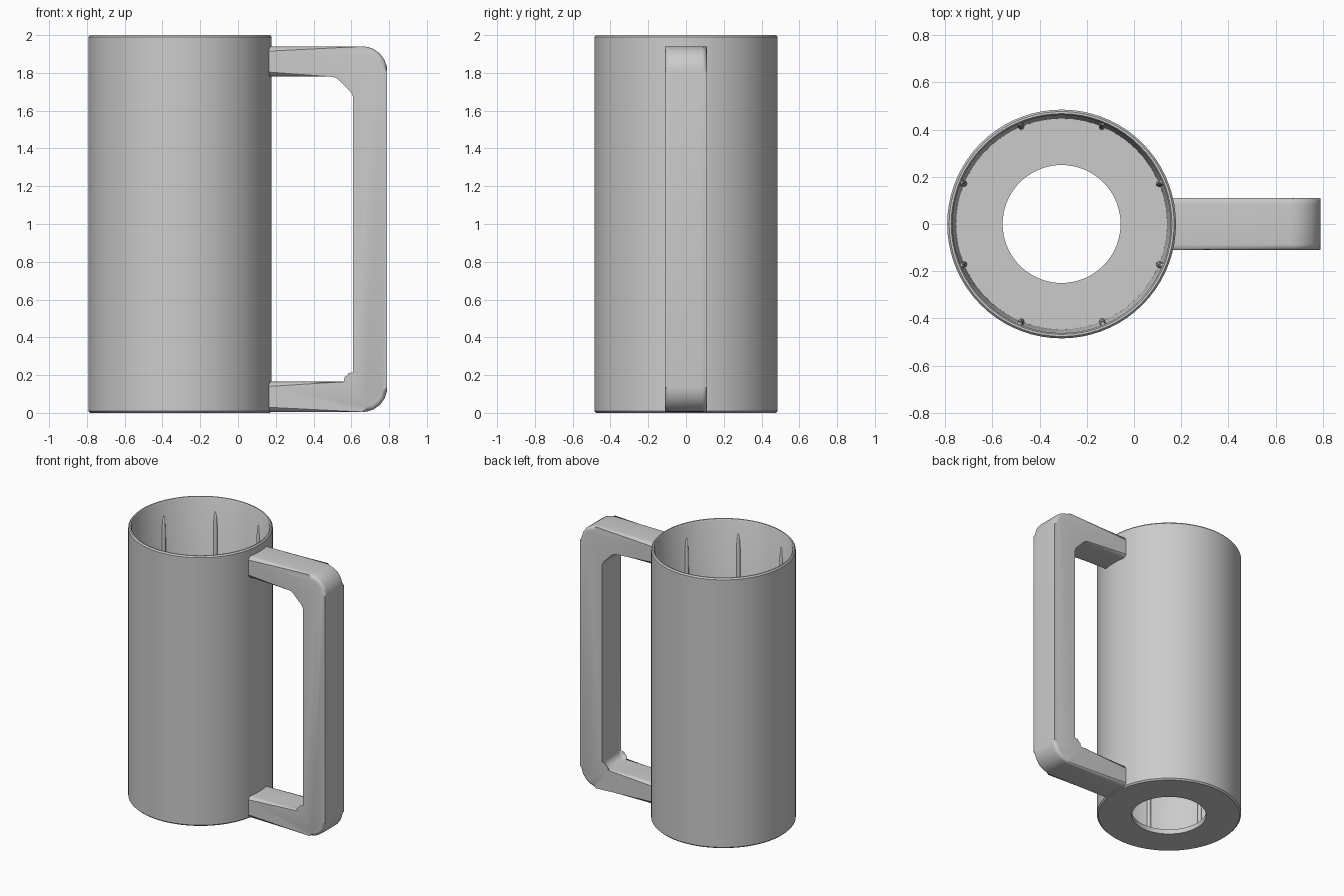
import bpy, bmesh, math
from mathutils import Vector, Matrix

cube = bpy.data.objects.get("Cube")
if cube:
    bpy.data.objects.remove(cube, do_unlink=True)

grey = bpy.data.materials.new("plain grey")
grey.use_nodes = True
color = (0.6, 0.6, 0.6, 1)
grey.diffuse_color = color
grey.node_tree.nodes["Principled BSDF"].inputs["Base Color"].default_value = color

CUP_X = -0.307


def finish(bm, name):
    """Turn a bmesh into a smooth-shaded object."""
    bmesh.ops.remove_doubles(bm, verts=bm.verts, dist=0.0001)
    bmesh.ops.recalc_face_normals(bm, faces=bm.faces)
    mesh = bpy.data.meshes.new(name)
    bm.to_mesh(mesh)
    bm.free()
    mesh.materials.append(grey)
    ob = bpy.data.objects.new(name, mesh)
    bpy.context.collection.objects.link(ob)
    bpy.ops.object.select_all(action="DESELECT")
    ob.select_set(True)
    bpy.context.view_layer.objects.active = ob
    bpy.ops.object.shade_smooth_by_angle(angle=math.radians(35))
    return ob


def lathe(name, profile, steps, closed=False):
    """Spin a radius/height profile around the z axis."""
    bm = bmesh.new()
    vs = [bm.verts.new((r, 0, z)) for r, z in profile]
    pairs = list(zip(vs, vs[1:]))
    if closed:
        pairs.append((vs[-1], vs[0]))
    edges = [bm.edges.new(p) for p in pairs]
    bmesh.ops.spin(bm, geom=vs + edges, axis=(0, 0, 1), cent=(0, 0, 0),
                   angle=math.tau, steps=steps)
    return finish(bm, name)


def rounded(points, steps=6):
    """Round the inner corners of a path given as (x, z, radius)."""
    out = []
    for i, (x, z, r) in enumerate(points):
        p = Vector((x, z))
        if r == 0:
            out.append(p)
            continue
        a = (Vector(points[i - 1][:2]) - p).normalized()
        b = (Vector(points[i + 1][:2]) - p).normalized()
        half = a.angle(b) / 2
        centre = p + (a + b).normalized() * r / math.sin(half)
        start = p + a * r / math.tan(half) - centre
        end = p + b * r / math.tan(half) - centre
        for k in range(steps + 1):
            out.append(centre + start.lerp(end, k / steps).normalized() * r)
    return out


# Cup: tapered inner wall, softened rim, round opening in the floor
cup = lathe("cup_body", [
    (0.25, 0), (0.475, 0), (0.485, 0.01), (0.485, 1.99), (0.477, 2),
    (0.468, 2), (0.462, 1.99), (0.447, 0.035), (0.25, 0.035)], 72, closed=True)
cup.location.x = CUP_X

# Eight slim ribs with pointed tops, leaning with the inner wall
lean = Matrix.Rotation(0.0077, 4, "Y")
for i in range(8):
    rib = lathe(f"inner_rib_{i + 1}", [
        (0, 0), (0.014, 0), (0.014, 1.77), (0.009, 1.84), (0, 1.88)], 12)
    rib.matrix_world = (Matrix.Translation((CUP_X, 0, 0.02))
                        @ Matrix.Rotation(math.tau * (i + 0.5) / 8, 4, "Z")
                        @ Matrix.Translation((0.447, 0, 0)) @ lean)

# Handle: one outline with rounded corners, open where it sinks into the wall
ROOT, HALF = 0.157, 0.111
outline = rounded([
    (ROOT, 0.005, 0), (0.79, 0.005, 0.13), (0.79, 1.94, 0.13), (ROOT, 1.94, 0),
    (ROOT, 1.78, 0), (0.515, 1.78, 0.06), (0.61, 1.685, 0.06),
    (0.61, 0.165, 0.05), (ROOT, 0.165, 0)])
bm = bmesh.new()
front = [bm.verts.new((p.x, -HALF, p.y)) for p in outline]
back = [bm.verts.new((p.x, HALF, p.y)) for p in outline]
bm.faces.new(front)
bm.faces.new(back[::-1])
for i in range(len(outline)):
    j = (i + 1) % len(outline)
    if max(outline[i].x, outline[j].x) > ROOT + 0.001:
        bm.faces.new((front[j], front[i], back[i], back[j]))
rim = [e for e in bm.edges if len(e.link_faces) == 2
       and e.verts[0].co.y * e.verts[1].co.y > 0]
bmesh.ops.bevel(bm, geom=rim, offset=0.025, segments=4, profile=0.5,
                affect="EDGES", clamp_overlap=False)
finish(bm, "handle")
